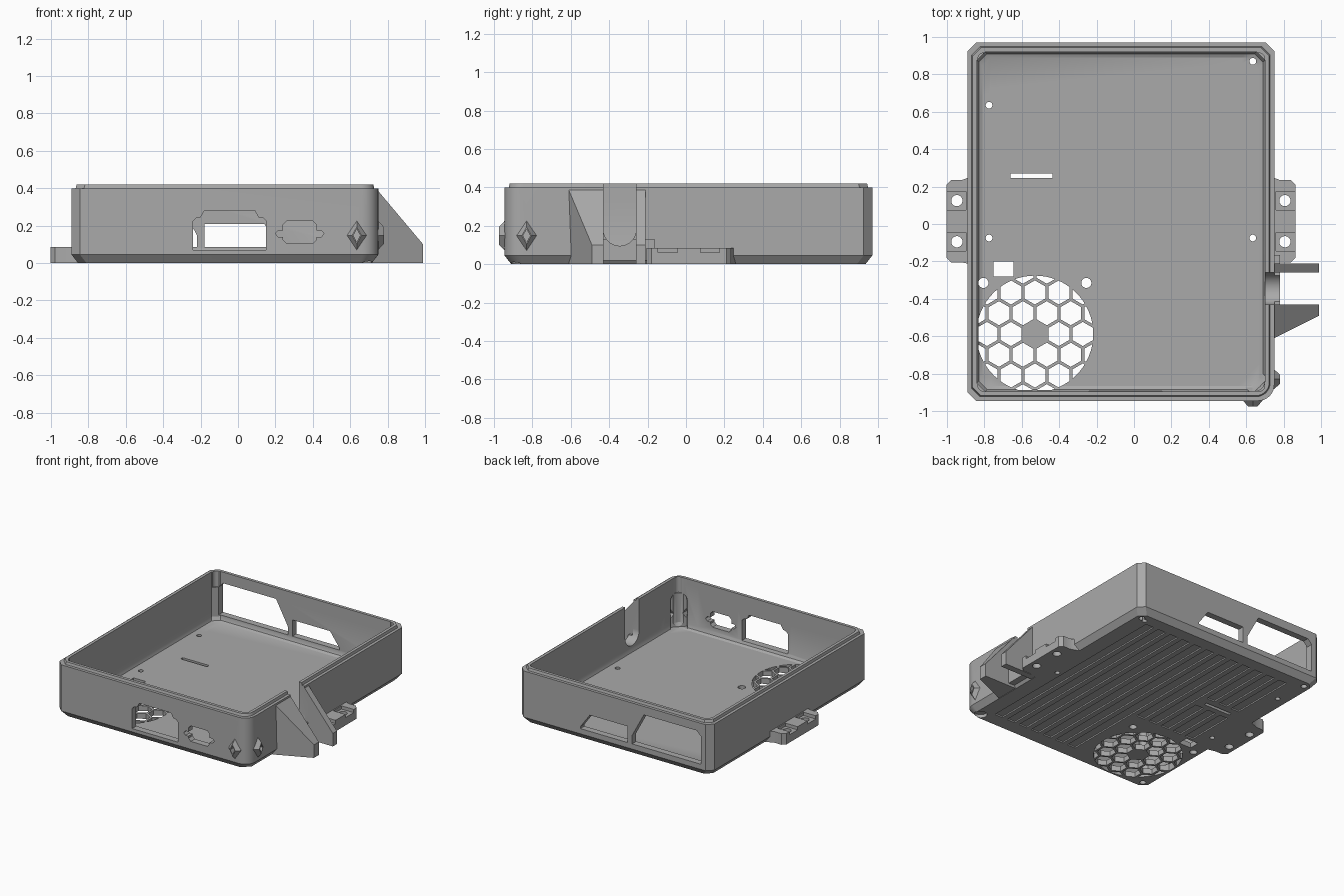
import bpy, bmesh, math
from mathutils import Matrix, Vector

if "Cube" in bpy.data.objects:
    bpy.data.objects.remove(bpy.data.objects["Cube"])

grey = bpy.data.materials.new("matte grey")
grey.use_nodes = True
grey.diffuse_color = (0.4, 0.4, 0.4, 1)
grey.node_tree.nodes["Principled BSDF"].inputs["Base Color"].default_value = (0.4, 0.4, 0.4, 1)


def loft(name, rings):
    """Closed solid through rings that share a point count."""
    bm = bmesh.new()
    loops = [[bm.verts.new(p) for p in ring] for ring in rings]
    n = len(loops[0])
    for a, b in zip(loops, loops[1:]):
        for i in range(n):
            j = (i + 1) % n
            bm.faces.new((a[i], a[j], b[j], b[i]))
    bm.faces.new(loops[0][::-1])
    bm.faces.new(loops[-1])
    bmesh.ops.recalc_face_normals(bm, faces=bm.faces)
    mesh = bpy.data.meshes.new(name)
    bm.to_mesh(mesh)
    bm.free()
    mesh.materials.append(grey)
    ob = bpy.data.objects.new(name, mesh)
    bpy.context.scene.collection.objects.link(ob)
    return ob


def place(p, h, axis):
    return {"x": (h, p[0], p[1]), "y": (p[0], h, p[1]), "z": (p[0], p[1], h)}[axis]


def prism(name, pts, lo, hi, axis="z"):
    return loft(name, [[place(p, h, axis) for p in pts] for h in (lo, hi)])


def rect(x0, x1, y0, y1):
    return [(x0, y0), (x1, y0), (x1, y1), (x0, y1)]


def box(name, x0, x1, y0, y1, z0, z1):
    return prism(name, rect(x0, x1, y0, y1), z0, z1)


def ring(x, y, r, n=32, turn=0.0):
    return [(x + r * math.cos(turn + math.tau * i / n), y + r * math.sin(turn + math.tau * i / n)) for i in range(n)]


def turned(name, x, y, profile):
    return loft(name, [[(px, py, z) for px, py in ring(x, y, r)] for r, z in profile])


def join(name, parts):
    bm = bmesh.new()
    for ob in parts:
        bm.from_mesh(ob.data)
        bpy.data.objects.remove(ob)
    mesh = bpy.data.meshes.new(name)
    bm.to_mesh(mesh)
    bm.free()
    mesh.materials.append(grey)
    ob = bpy.data.objects.new(name, mesh)
    bpy.context.scene.collection.objects.link(ob)
    return ob


def carve(ob, cutters, operation="DIFFERENCE"):
    for c in cutters:
        m = ob.modifiers.new("carve", "BOOLEAN")
        m.operation, m.solver, m.object = operation, "EXACT", c
    bpy.context.view_layer.update()
    mesh = bpy.data.meshes.new_from_object(ob.evaluated_get(bpy.context.evaluated_depsgraph_get()))
    ob.modifiers.clear()
    ob.data = mesh


def outline(d, z):
    """Case footprint inset by d: three clipped corners, one rounded."""
    x0, x1, y0, y1, c, r = -0.89 + d, 0.75 - d, -0.945 + d, 0.97 - d, 0.045, 0.085 - d / 2
    pts = [(x0, y0 + c), (x0 + c, y0)]
    for i in range(9):
        a = math.radians(-90 + 90 * i / 8)
        pts.append((x1 - r + r * math.cos(a), y0 + r + r * math.sin(a)))
    pts += [(x1, y1 - c), (x1 - c, y1), (x0 + c, y1), (x0, y1 - c)]
    return [(x, y, z) for x, y in pts]


# Tray with stepped rim
case = loft("case_shell", [outline(0.035, 0), outline(0, 0.045), outline(0, 0.4),
                           outline(0.022, 0.4), outline(0.027, 0.42)])
cavity = loft("cavity", [outline(0.08, 0.04), outline(0.06, 0.05), outline(0.05, 0.075), outline(0.05, 0.5)])
carve(case, [cavity])
cutters = [cavity]

# Diagonal inner corner and port backing, fused into the shell
corner = prism("corner_block", [(0.51, -0.91), (0.715, -0.91), (0.715, -0.7)], 0.03, 0.38)
backing = box("port_backing", -0.27, 0.18, -0.91, -0.845, 0.03, 0.3)
saddle = box("cable_saddle", 0.58, 0.78, -0.51, -0.165, 0.02, 0.13)
fan_post = turned("fan_post", -0.26, -0.865, [(0.058, 0.03), (0.058, 0.06), (0.045, 0.07)])
added = [corner, backing, saddle, fan_post]

# Corner screw bosses, tapering into the walls
corners = [(-0.805, 0.885), (0.67, 0.885), (-0.805, -0.865), (0.67, -0.865)]
for x, y in corners:
    sx, sy = math.copysign(0.035, x), math.copysign(0.035, y)
    added.append(loft("corner_boss", [
        [(p, q, 0.27) for p, q in ring(x + sx, y + sy, 0.012)],
        [(p, q, 0.34) for p, q in ring(x, y, 0.042)], [(p, q, 0.41) for p, q in ring(x, y, 0.042)]]))
    cutters += [turned("boss_bore", x, y, [(0.029, 0.3), (0.029, 0.5)]),
                turned("foot_recess", x, y, [(0.045 if x > 0 > y else 0.022, -0.05), (0.045 if x > 0 > y else 0.022, 0.025)])]

# Board standoffs with through holes
for x, y in [(-0.775, 0.635), (-0.775, -0.075), (0.635, -0.075), (0.635, 0.87)]:
    added.append(turned("standoff", x, y, [(0.062, 0.03), (0.058, 0.055), (0.04, 0.065), (0.037, 0.115)]))
    cutters.append(turned("standoff_hole", x, y, [(0.018, -0.1), (0.018, 0.2)]))

# Side mounting ears
for wall, s in ((-0.89, -1), (0.75, 1)):
    tip = wall + s * 0.113
    near = wall - s * 0.035
    added.append(prism("mounting_ear", [(near, -0.22), (wall + s * 0.03, -0.205), (tip - s * 0.025, -0.205), (tip, -0.18),
                                        (tip, 0.21), (tip - s * 0.025, 0.235), (wall + s * 0.03, 0.235), (near, 0.26)], 0, 0.085))
    for y in (-0.095, 0.125):
        cx = wall + s * 0.057
        cutters += [turned("ear_hole", cx, y, [(0.03, -0.1), (0.03, 0.3)]),
                    box("ear_seat", *sorted((wall + s * 0.008, tip + s * 0.1)), y - 0.05, y + 0.05, 0.06, 0.12)]

# Cable guard fins beside the side slot
slope = [(0.72, 0.0), (0.99, 0.0), (0.99, 0.1), (0.75, 0.385), (0.72, 0.385)]
added.append(prism("rear_fin", slope, -0.26, -0.21, "y"))
added.append(loft("front_fin", [[(x, -0.61 + max(0, x - 0.75) * 0.5, z) for x, z in slope],
                                [(x, -0.43, z) for x, z in slope]]))

# Diamond cable-tie eyes on the front and right
def diamond(u, v, a, b):
    return [(u - a, v), (u, v - b), (u + a, v), (u, v + b)]


steps = [(0.055, 0.08, 0.02), (0.052, 0.077, 0.0), (0.025, 0.045, -0.03)]
added.append(loft("front_eye", [[place(p, -0.945 + h, "y") for p in diamond(0.635, 0.148, a, b)] for a, b, h in steps]))
added.append(loft("side_eye", [[place(p, 0.75 - h, "x") for p in diamond(-0.83, 0.148, a, b)] for a, b, h in steps]))
cutters += [prism("front_eye_hole", diamond(0.635, 0.148, 0.018, 0.034), -1.1, -0.87, "y"),
            prism("side_eye_hole", diamond(-0.83, 0.148, 0.018, 0.034), 0.67, 1.1, "x")]

carve(case, added, "UNION")

# Arched niche in the diagonal corner
arch = [(-0.06, 0.045), (0.06, 0.045)] + [(0.06 * math.cos(math.pi * i / 12), 0.25 + 0.06 * math.sin(math.pi * i / 12)) for i in range(13)]
niche = prism("niche", arch, -0.09, 0.05, "y")
niche.data.transform(Matrix.Translation((0.61, -0.805, 0)) @ Matrix.Rotation(math.radians(45), 4, "Z"))
cutters.append(niche)

# U-shaped side cable slot and clamp holes
u_cut = [(-0.26, 0.6), (-0.43, 0.6)] + [(-0.345 - 0.085 * math.cos(math.pi * i / 16), 0.18 - 0.085 * math.sin(math.pi * i / 16)) for i in range(17)]
cutters.append(prism("cable_slot", u_cut, 0.5, 0.8, "x"))
for y in (-0.225, -0.46):
    cutters.append(turned("clamp_hole", 0.635, y, [(0.028, 0.06), (0.028, 0.3)]))

# Front power inlet: stepped recess, opening and screw holes
inlet = [(-0.24, 0.07), (0.15, 0.07), (0.15, 0.225), (0.135, 0.24), (0.11, 0.245), (0.09, 0.28),
         (-0.18, 0.28), (-0.2, 0.245), (-0.225, 0.24), (-0.24, 0.225)]
opening = [(-0.155, 0.085), (0.06, 0.085), (0.06, 0.205), (0.03, 0.235), (-0.125, 0.235), (-0.155, 0.205)]
cutters += [prism("inlet_recess", inlet, -1.1, -0.885, "y"), prism("inlet_opening", opening, -1.1, -0.8, "y")]
for x in (-0.185, 0.105):
    cutters.append(prism("inlet_screw", ring(x, 0.157, 0.02, 16), -1.1, -0.8, "y"))

# Front D-shaped port with ears
port = [(0.26, 0.105), (0.4, 0.105), (0.42, 0.125), (0.42, 0.14), (0.445, 0.14), (0.46, 0.157), (0.445, 0.175), (0.42, 0.175), (0.42, 0.205), (0.4, 0.225),
        (0.26, 0.225), (0.24, 0.205), (0.24, 0.175), (0.215, 0.175), (0.2, 0.157), (0.215, 0.14), (0.24, 0.14), (0.24, 0.125)]
cutters.append(prism("d_port", port, -1.1, -0.85, "y"))

# Rear windows
cutters.append(prism("rear_window_large", [(-0.805, 0.085), (-0.22, 0.085), (-0.22, 0.15), (-0.32, 0.335), (-0.77, 0.335), (-0.805, 0.3)], 0.85, 1.1, "y"))
cutters.append(prism("rear_window_small", [(-0.18, 0.085), (0.22, 0.085), (0.22, 0.1), (0.14, 0.21), (-0.18, 0.21)], 0.85, 1.1, "y"))

# Floor openings
cutters += [box("floor_slot", -0.66, -0.435, 0.245, 0.27, -0.1, 0.1), box("floor_notch", -0.75, -0.645, -0.28, -0.2, -0.1, 0.1)]
for x in (-0.805, -0.255):
    cutters.append(turned("fan_screw_hole", x, -0.315, [(0.027, -0.1), (0.027, 0.1)]))

# Honeycomb fan grille, solid at its middle
cells = []
for row in range(-3, 4):
    for col in range(-3, 4):
        x, y = (col + 0.5 * (row % 2)) * 0.128, row * 0.111
        if 0.01 < math.hypot(x, y) < 0.36:
            cells.append(prism("cell", ring(x - 0.53, y - 0.588, 0.0645, 6, math.pi / 6), -0.1, 0.055))
grille = join("grille_cells", cells)
fan_disc = prism("fan_disc", ring(-0.53, -0.588, 0.312, 64), -0.2, 0.2)
carve(grille, [fan_disc], "INTERSECT")
cutters.append(grille)

# Shallow grooves under the floor
grooves = []
for i in range(12):
    x = 0.56 - i * 0.11
    start = -0.8 if x > -0.2 else -0.18
    for y0, y1 in ([(start, 0.84)] if x > -0.4 or x < -0.7 else [(start, 0.2), (0.32, 0.84)]):
        grooves.append(box("groove", x - 0.035, x + 0.035, y0, y1, -0.05, 0.01))
cutters.append(join("floor_grooves", grooves))

carve(case, cutters)
for helper in cutters + added + [fan_disc]:
    bpy.data.objects.remove(helper)

bpy.context.view_layer.objects.active = case
case.select_set(True)
bpy.ops.object.shade_smooth_by_angle(angle=math.radians(25))
